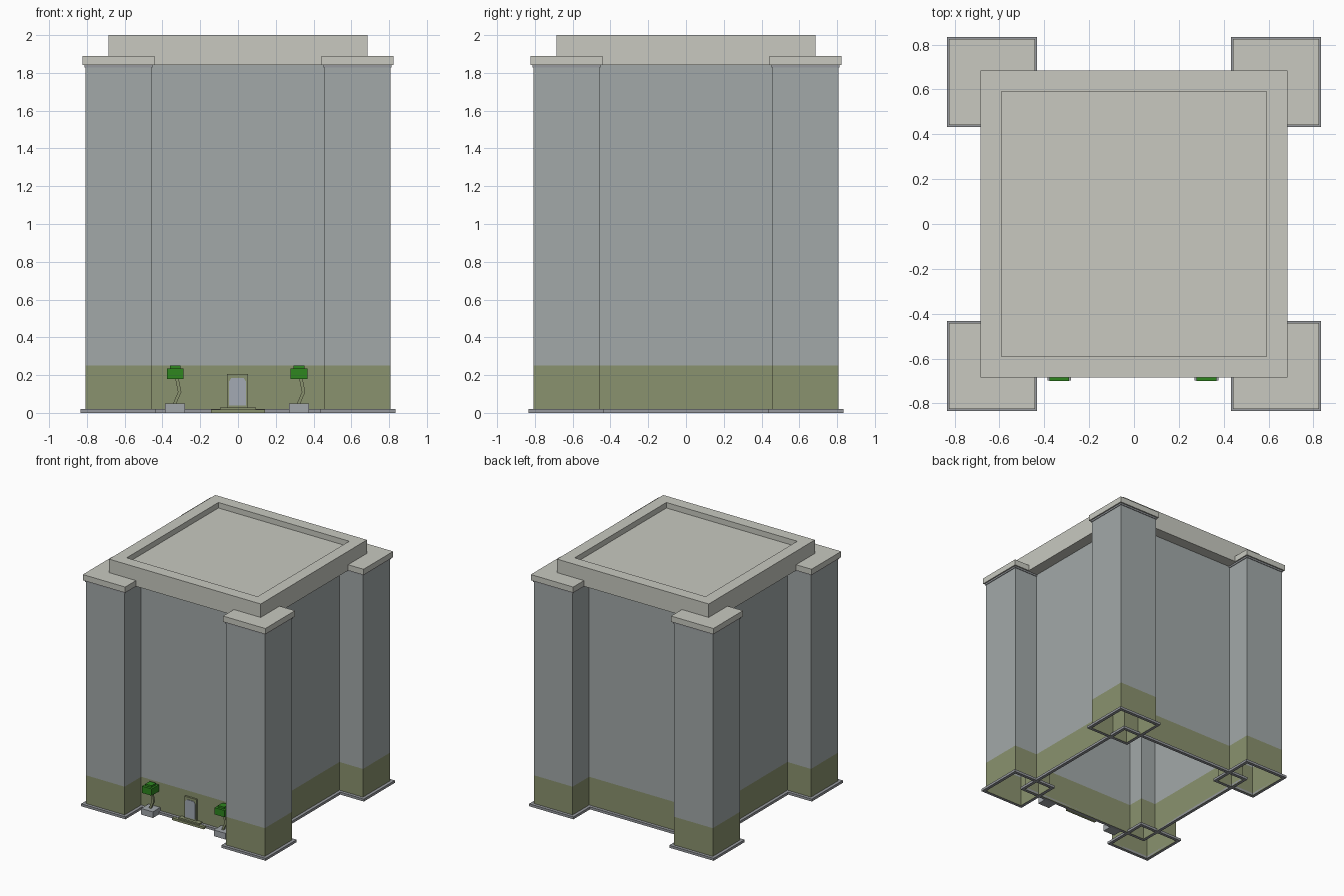
import bpy, bmesh
from mathutils import Vector

if "Cube" in bpy.data.objects:
    bpy.data.objects.remove(bpy.data.objects["Cube"])


def mat(name, r, g, b):
    lin = lambda c: ((c / 255 + 0.055) / 1.055) ** 2.4 if c > 10 else c / 255 / 12.92
    m = bpy.data.materials.new(name)
    m.diffuse_color = (lin(r), lin(g), lin(b), 1)
    m.use_nodes = True
    m.node_tree.nodes["Principled BSDF"].inputs["Base Color"].default_value = m.diffuse_color
    return m


WALL = mat("blue_grey_wall", 162, 169, 169)
OLIVE = mat("olive_base", 138, 146, 110)
STONE = mat("pale_stone", 200, 201, 192)
TRIM = mat("grey_trim", 150, 153, 157)
PLANTER = mat("planter_grey", 162, 167, 171)
GLASS = mat("door_glass", 163, 170, 180)
LEAF = mat("leaf_green", 46, 134, 30)


def finish(bm, name, mats):
    me = bpy.data.meshes.new(name)
    bm.normal_update()
    bm.to_mesh(me)
    bm.free()
    for m in mats:
        me.materials.append(m)
    ob = bpy.data.objects.new(name, me)
    bpy.context.collection.objects.link(ob)
    return ob


def cube(bm, x0, x1, y0, y1, z0, z1):
    vs = bmesh.ops.create_cube(bm, size=1)["verts"]
    for v in vs:
        v.co = Vector((x1 if v.co.x > 0 else x0, y1 if v.co.y > 0 else y0, z1 if v.co.z > 0 else z0))


def box(name, m, *b):
    bm = bmesh.new()
    cube(bm, *b)
    return finish(bm, name, [m])


def shell(name, cx, cy, h, z1, top):
    """Open-bottomed wall box, olive below 0.25."""
    bm = bmesh.new()
    cube(bm, cx - h, cx + h, cy - h, cy + h, 0, z1)
    bm.normal_update()
    dead = [f for f in bm.faces if f.normal.z < -0.9 or (f.normal.z > 0.9 and not top)]
    bmesh.ops.delete(bm, geom=dead, context="FACES")
    bmesh.ops.bisect_plane(bm, geom=bm.verts[:] + bm.edges[:] + bm.faces[:],
                           plane_co=(0, 0, 0.25), plane_no=(0, 0, 1))
    for f in bm.faces:
        f.material_index = 1 if f.calc_center_median().z < 0.25 else 0
    finish(bm, name, [WALL, OLIVE])


def ring(name, m, cx, cy, outer, inner, z0, z1):
    """Square frame with a hole."""
    bm = bmesh.new()
    loops = [[bm.verts.new((cx + sx * r, cy + sy * r, z))
              for sx, sy in ((-1, -1), (1, -1), (1, 1), (-1, 1))]
             for r, z in ((outer, z0), (outer, z1), (inner, z1), (inner, z0))]
    for a in range(4):
        for i in range(4):
            j, b = (i + 1) % 4, (a + 1) % 4
            bm.faces.new((loops[a][i], loops[a][j], loops[b][j], loops[b][i]))
    finish(bm, name, [m])


# main body
BODY, TOP = 0.595, 1.843
shell("main_walls", 0, 0, BODY, TOP, False)
ring("main_base_trim", TRIM, 0, 0, BODY + 0.025, BODY, 0, 0.02)

# corner towers with trim and caps
C = 0.633
for sx, sy, n in ((-1, -1, "front_left"), (1, -1, "front_right"), (-1, 1, "back_left"), (1, 1, "back_right")):
    x, y = sx * C, sy * C
    shell(n + "_tower", x, y, 0.175, TOP, True)
    ring(n + "_base_trim", TRIM, x, y, 0.2, 0.175, 0, 0.02)
    ring(n + "_neck_trim", TRIM, x, y, 0.18, 0.175, 1.829, TOP)
    box(n + "_cap", STONE, x - 0.191, x + 0.191, y - 0.191, y + 0.191, TOP, 1.89)

# roof slab with sunken centre
bm = bmesh.new()
cube(bm, -0.685, 0.685, -0.685, 0.685, TOP, 2.0)
bm.normal_update()
top = max(bm.faces, key=lambda f: f.calc_center_median().z)
bmesh.ops.inset_region(bm, faces=[top], thickness=0.133)
new = bmesh.ops.extrude_face_region(bm, geom=[top])["geom"]
bmesh.ops.translate(bm, vec=(0, 0, -0.045), verts=[g for g in new if isinstance(g, bmesh.types.BMVert)])
if top.is_valid:
    bmesh.ops.delete(bm, geom=[top], context="FACES_ONLY")
bmesh.ops.recalc_face_normals(bm, faces=bm.faces[:])
finish(bm, "roof_slab", [STONE])

# entrance steps and door
box("lower_step", OLIVE, -0.143, 0.143, -0.645, -BODY, 0, 0.018)
box("upper_step", OLIVE, -0.095, 0.095, -0.632, -BODY, 0.018, 0.029)
box("door_frame", OLIVE, -0.057, 0.053, -0.61, -BODY, 0.029, 0.205)
bm = bmesh.new()
pts = [(-0.048, 0.04), (0.043, 0.04), (0.043, 0.165), (0.03, 0.185), (-0.035, 0.185), (-0.048, 0.165)]
face = bm.faces.new([bm.verts.new((x, -0.614, z)) for x, z in pts])
ext = bmesh.ops.extrude_face_region(bm, geom=[face])["geom"]
bmesh.ops.translate(bm, vec=(0, 0.006, 0), verts=[g for g in ext if isinstance(g, bmesh.types.BMVert)])
bmesh.ops.recalc_face_normals(bm, faces=bm.faces[:])
finish(bm, "door_glass", [GLASS])

# potted trees
TY = -0.65
for cx, n in ((-0.333, "left"), (0.323, "right")):
    box(n + "_planter", PLANTER, cx - 0.053, cx + 0.053, TY - 0.048, TY + 0.048, 0, 0.05)
    # bent trunk
    bm = bmesh.new()
    rows = []
    for dx, z in ((-0.002, 0.05), (0.024, 0.11), (0.009, 0.185)):
        rows.append([bm.verts.new((cx + dx + a * 0.009, TY + b * 0.009, z))
                     for a, b in ((-1, -1), (1, -1), (1, 1), (-1, 1))])
    for lo, hi in zip(rows, rows[1:]):
        for i in range(4):
            j = (i + 1) % 4
            bm.faces.new((lo[i], lo[j], hi[j], hi[i]))
    finish(bm, n + "_trunk", [OLIVE])
    box(n + "_foliage", LEAF, cx - 0.044, cx + 0.044, TY - 0.05, TY + 0.044, 0.18, 0.235)
    box(n + "_foliage_top", LEAF, cx - 0.028, cx + 0.028, TY - 0.03, TY + 0.028, 0.235, 0.25)
